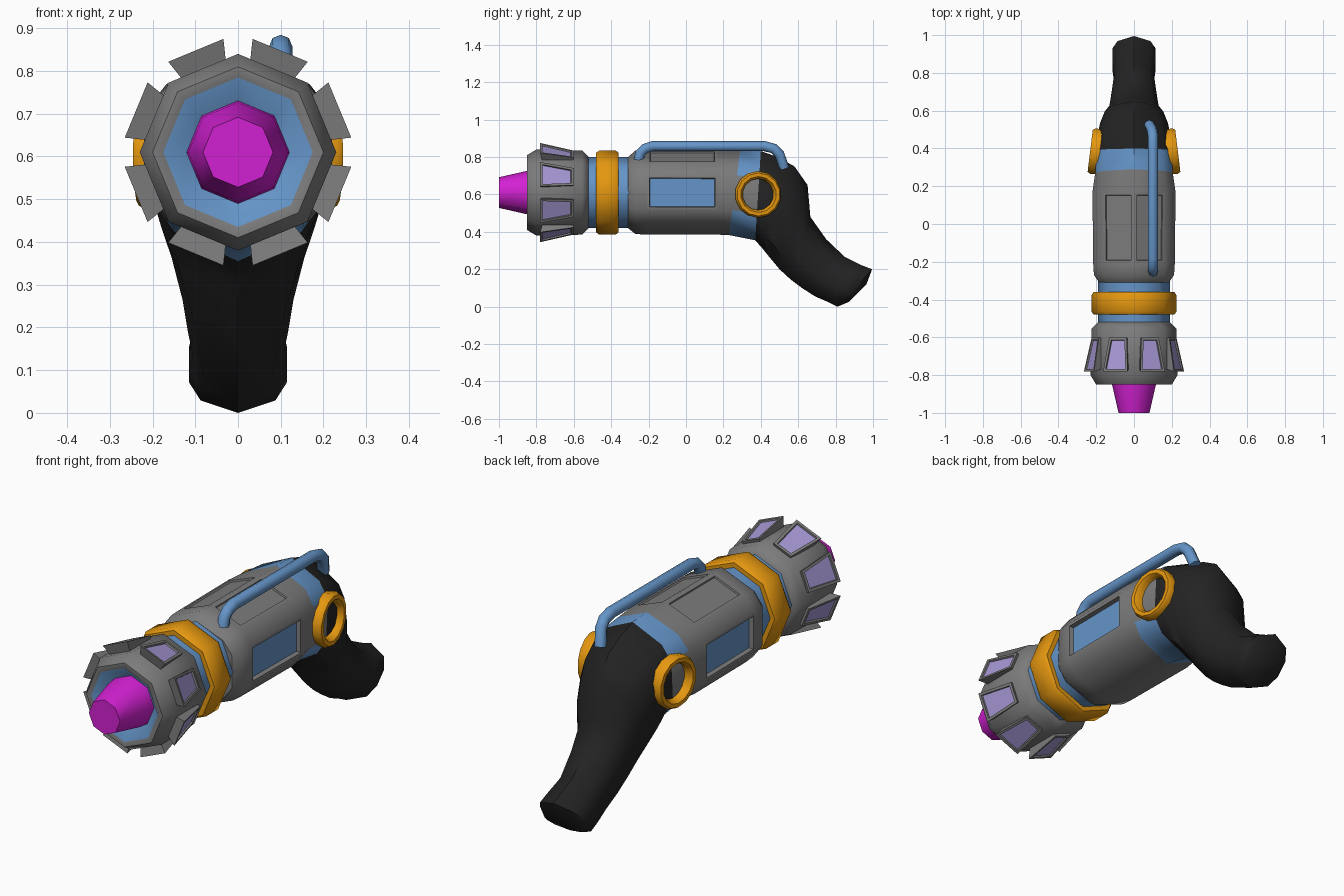
import bpy, bmesh, math
from mathutils import Vector, Matrix

if "Cube" in bpy.data.objects:
    bpy.data.objects.remove(bpy.data.objects["Cube"])

AXIS_Z = 0.61


def material(name, rgb):
    m = bpy.data.materials.new(name)
    m.diffuse_color = (*rgb, 1)
    m.use_nodes = True
    m.node_tree.nodes["Principled BSDF"].inputs["Base Color"].default_value = m.diffuse_color
    return m


GREY = material("metal grey", (0.2, 0.2, 0.2))
BLUE = material("steel blue", (0.13, 0.3, 0.58))
ORANGE = material("orange", (0.78, 0.31, 0.005))
MAGENTA = material("magenta", (0.65, 0.015, 0.65))
BLACK = material("grip black", (0.017, 0.017, 0.017))
LILAC = material("lilac", (0.38, 0.31, 0.66))


def finish(bm, name, mats, matrix=Matrix(), angle=50):
    bmesh.ops.remove_doubles(bm, verts=bm.verts, dist=1e-5)
    bmesh.ops.recalc_face_normals(bm, faces=bm.faces)
    me = bpy.data.meshes.new(name)
    bm.to_mesh(me)
    bm.free()
    for m in mats:
        me.materials.append(m)
    ob = bpy.data.objects.new(name, me)
    bpy.context.collection.objects.link(ob)
    ob.matrix_world = matrix
    bpy.ops.object.select_all(action='DESELECT')
    ob.select_set(True)
    bpy.context.view_layer.objects.active = ob
    bpy.ops.object.shade_smooth_by_angle(angle=math.radians(angle))
    return ob


def bridge(bm, rings, closed=False):
    """Quads between successive rings; returns faces as grid[layer][side]."""
    grid, n = [], len(rings[0])
    for i in range(len(rings) if closed else len(rings) - 1):
        a, b = rings[i], rings[(i + 1) % len(rings)]
        grid.append([bm.faces.new((a[j], a[(j + 1) % n], b[(j + 1) % n], b[j])) for j in range(n)])
    return grid


def lathe(name, profile, mats, n=8, closed=False, inner_from=None, matrix=None):
    """Revolve (y, radius) points about the y axis, one corner at the top."""
    bm = bmesh.new()
    rings = [[bm.verts.new((r * math.sin(math.tau * k / n), y, r * math.cos(math.tau * k / n)))
              for k in range(n)] for y, r in profile]
    grid = bridge(bm, rings, closed)
    if not closed:
        bm.faces.new(rings[0])
        bm.faces.new(rings[-1])
    if inner_from is not None:
        for row in grid[inner_from:]:
            for f in row:
                f.material_index = 1
        bm.faces.ensure_lookup_table()
        bm.faces[-1].material_index = 1
    return finish(bm, name, mats, matrix or Matrix.Translation((0, 0, AXIS_Z)))


# Body and curved grip: one loft (y top, z top, y bottom, z bottom, half width)
SECTIONS = [
    (-.31, .80, -.31, .42, .185),
    (-.27, .835, -.27, .388, .212),
    (-.21, .835, -.21, .386, .216),
    (.17, .835, .17, .385, .220),
    (.29, .835, .23, .383, .205),
    (.40, .832, .37, .355, .197),
    (.49, .80, .41, .31, .195),
    (.58, .75, .45, .26, .18),
    (.65, .65, .50, .20, .155),
    (.665, .48, .56, .145, .13),
    (.75, .36, .62, .10, .118),
    (.85, .265, .69, .055, .105),
    (.93, .225, .76, .025, .115),
    (.995, .20, .81, .0, .115),
    (.965, .12, .87, .025, .09),
]
bm = bmesh.new()
rings = []
for i, (yt, zt, yb, zb, w) in enumerate(SECTIONS):
    k = 0.41 if i < 6 else 0.28
    half = [(0, 1), (.76, .71), (1, k), (1, -k), (.76, -.71), (0, -1)]
    shape = half + [(-x, z) for x, z in half[4:0:-1]]
    rings.append([bm.verts.new((x * w, (yt + yb) / 2 + t * (yt - yb) / 2,
                                (zt + zb) / 2 + t * (zt - zb) / 2)) for x, t in shape])
grid = bridge(bm, rings)
bm.faces.new(rings[0])
end = bm.faces.new(rings[-1])
end.material_index = 2
for i, row in enumerate(grid):
    for j, f in enumerate(row):
        if i == 4:
            f.material_index = 0 if j in (2, 7) else 1
        elif i > 4:
            f.material_index = 2
bmesh.ops.recalc_face_normals(bm, faces=bm.faces)
# recessed blue side windows and shallow upper panels
sides = [grid[2][2], grid[2][7]]
bmesh.ops.inset_individual(bm, faces=sides, thickness=0.02, depth=0)
bmesh.ops.inset_individual(bm, faces=sides, thickness=0.006, depth=-0.02)
for f in sides:
    f.material_index = 1
tops = [grid[2][0], grid[2][9]]
bmesh.ops.inset_individual(bm, faces=tops, thickness=0.025, depth=0)
bmesh.ops.inset_individual(bm, faces=tops, thickness=0.003, depth=-0.008)
finish(bm, "body_and_grip", [GREY, BLUE, BLACK], angle=45)

# Neck tube and collar
lathe("neck_tube", [(-.56, .19), (-.28, .19)], [BLUE])
lathe("neck_collar", [(-.48, .18), (-.48, .213), (-.465, .224), (-.375, .224), (-.36, .213), (-.36, .18)],
      [ORANGE], closed=True)

# Nozzle housing with blue funnel, and the glowing tip
lathe("nozzle", [(-.52, .19), (-.555, .225), (-.80, .23), (-.85, .20), (-.85, .175), (-.79, .11)],
      [GREY, BLUE], inner_from=4)
lathe("nozzle_tip", [(-.78, .122), (-.85, .116), (-1.0, .082)], [MAGENTA])

# Eight flared panels around the nozzle with lilac windows
for k in range(8):
    bm = bmesh.new()
    outer = [(-.07, -.78, .258), (.07, -.78, .258), (.05, -.60, .222), (-.05, -.60, .222)]
    inner = [(-.05, -.765, .19), (.05, -.765, .19), (.045, -.61, .19), (-.045, -.61, .19)]
    top = [bm.verts.new(p) for p in outer]
    low = [bm.verts.new(p) for p in inner]
    bridge(bm, [low, top])
    bm.faces.new(low)
    face = bm.faces.new(top)
    bmesh.ops.recalc_face_normals(bm, faces=bm.faces)
    bmesh.ops.inset_individual(bm, faces=[face], thickness=0.018, depth=0)
    bmesh.ops.inset_individual(bm, faces=[face], thickness=0.003, depth=-0.008)
    face.material_index = 1
    turn = Matrix.Rotation(math.tau * (k + .5) / 8, 4, 'Y')
    finish(bm, f"nozzle_panel_{k + 1}", [GREY, LILAC],
           Matrix.Translation((0, 0, AXIS_Z)) @ turn, angle=30)

# Orange side rings, following the taper of the body
for side, label in ((1, "right"), (-1, "left")):
    place = Matrix.Translation((side * .21, .385, .60)) @ Matrix.Rotation(math.radians(-83 * side), 4, 'Z')
    lathe(f"side_ring_{label}",
          [(-.06, .115), (.005, .125), (.022, .115), (.022, .096), (.005, .084), (-.06, .084)],
          [ORANGE], n=14, closed=True, matrix=place)

# Blue pipe along the top, swept as an eight-sided tube
path = [Vector((x, y, z)) for x, y, z in (
    (.10, -.255, .77), (.10, -.245, .82), (.10, -.22, .845), (.10, -.18, .858), (.10, .42, .858),
    (.10, .47, .845), (.095, .50, .815), (.08, .525, .74))]
bm = bmesh.new()
rings = []
for i, p in enumerate(path):
    a = (p - path[i - 1]).normalized() if i else (path[1] - p).normalized()
    b = (path[i + 1] - p).normalized() if i < len(path) - 1 else a
    t = (a + b).normalized()
    u = Vector((1, 0, 0))
    u = (u - t * u.dot(t)).normalized()
    v = t.cross(u)
    rings.append([bm.verts.new(p + .027 * (u * math.cos(math.tau * k / 8) + v * math.sin(math.tau * k / 8)))
                  for k in range(8)])
bridge(bm, rings)
bm.faces.new(rings[0])
bm.faces.new(rings[-1])
finish(bm, "top_pipe", [BLUE])
